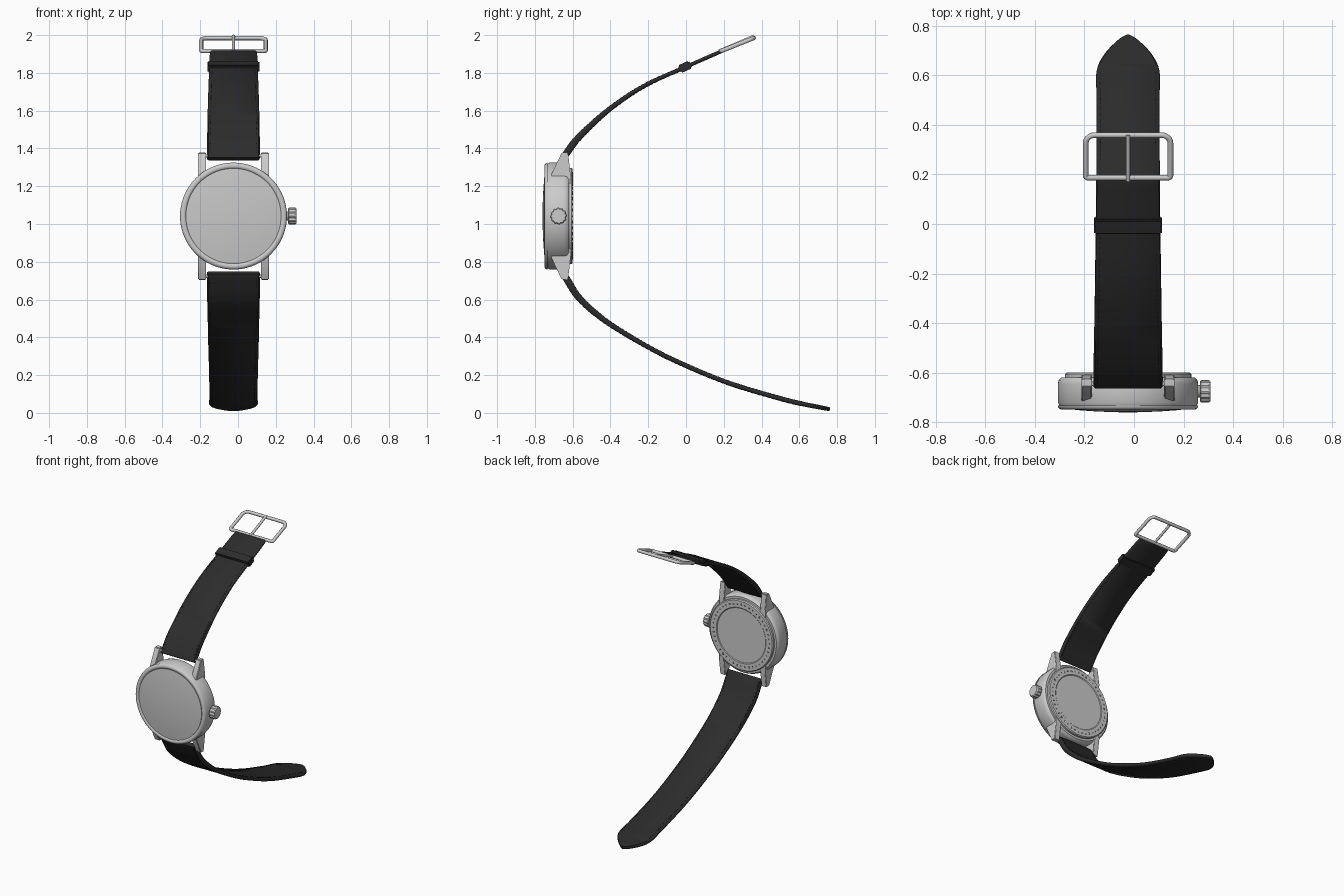
import bpy, bmesh, math, random
from mathutils import Vector

random.seed(4)
if "Cube" in bpy.data.objects:
    bpy.data.objects.remove(bpy.data.objects["Cube"], do_unlink=True)

CX, CZ = -0.024, 1.042      # centre of the watch case
TAU = 2 * math.pi


def material(name, rgb):
    m = bpy.data.materials.new(name)
    m.use_nodes = True
    m.diffuse_color = (*rgb, 1)
    m.node_tree.nodes["Principled BSDF"].inputs["Base Color"].default_value = (*rgb, 1)
    return m


STEEL = material("brushed steel", (0.60, 0.60, 0.60))
GLASS = material("pale dial", (0.58, 0.58, 0.58))
LEATHER = material("black leather", (0.025, 0.025, 0.026))
THREAD = material("black thread", (0.012, 0.012, 0.012))
ENGRAVE = material("engraved grey", (0.16, 0.16, 0.16))


def finish(name, bm, mat, angle=35):
    bmesh.ops.recalc_face_normals(bm, faces=bm.faces)
    me = bpy.data.meshes.new(name)
    bm.to_mesh(me)
    bm.free()
    ob = bpy.data.objects.new(name, me)
    bpy.context.collection.objects.link(ob)
    me.materials.append(mat)
    bpy.ops.object.select_all(action='DESELECT')
    ob.select_set(True)
    bpy.context.view_layer.objects.active = ob
    bpy.ops.object.shade_smooth_by_angle(angle=math.radians(angle))
    return ob


def skin(bm, rings):
    """Bridge closed rings of points and cap both ends."""
    loops = [[bm.verts.new(p) for p in ring] for ring in rings]
    for a, b in zip(loops, loops[1:]):
        for i in range(len(a)):
            j = (i + 1) % len(a)
            bm.faces.new((a[i], a[j], b[j], b[i]))
    bm.faces.new(loops[0][::-1])
    bm.faces.new(loops[-1])


def lathe(name, profile, mat, n=72):
    """Revolve (radius, y) points round the case axis."""
    bm = bmesh.new()
    skin(bm, [[(CX + r * math.cos(TAU * i / n), y, CZ + r * math.sin(TAU * i / n))
               for i in range(n)] for r, y in profile])
    return finish(name, bm, mat)


def box(bm, centre, ax, ay, az):
    """Add a box from its centre and three half-axis vectors."""
    c = Vector(centre)
    skin(bm, [[c + s * az + p * ax + q * ay for p, q in ((-1, -1), (1, -1), (1, 1), (-1, 1))]
              for s in (-1, 1)])


def smooth_path(pts, steps=5):
    """Catmull-Rom interpolation of points of any dimension."""
    p = [Vector(v) for v in pts]
    p = [2 * p[0] - p[1]] + p + [2 * p[-1] - p[-2]]
    out = []
    for a, b, c, d in zip(p, p[1:], p[2:], p[3:]):
        for k in range(steps):
            t = k / steps
            out.append(0.5 * (2 * b + (c - a) * t + (2 * a - 5 * b + 4 * c - d) * t * t
                              + (3 * b - a - 3 * c + d) * t ** 3))
    return out + [p[-2]]


def tube(name, pts, radius, mat, cyclic=False):
    cu = bpy.data.curves.new(name, 'CURVE')
    cu.dimensions = '3D'
    cu.bevel_depth, cu.bevel_resolution, cu.use_fill_caps = radius, 3, True
    sp = cu.splines.new('POLY')
    sp.points.add(len(pts) - 1)
    for q, v in zip(sp.points, pts):
        q.co = (*v, 1)
    sp.use_cyclic_u = cyclic
    ob = bpy.data.objects.new(name, cu)
    bpy.context.collection.objects.link(ob)
    cu.materials.append(mat)
    return ob


# Case body, bezel, crystal and back
lathe("case_body", [(0.24, -0.735), (0.275, -0.735), (0.283, -0.72), (0.283, -0.645),
                    (0.280, -0.63), (0.270, -0.620), (0.24, -0.620)], STEEL)
bezel = [(0.266 + 0.017 * math.cos(a), -0.733 - 0.016 * math.sin(a))
         for a in [math.pi * k / 8 for k in range(9)]]
lathe("bezel", bezel, STEEL)
lathe("crystal", [(0.252, -0.735), (0.252, -0.745), (0.2, -0.751), (0.13, -0.756),
                  (0.06, -0.759), (0.01, -0.76)], GLASS)
lathe("back_plate", [(0.255, -0.63), (0.255, -0.606), (0.249, -0.600), (0.20, -0.600),
                     (0.195, -0.604), (0.01, -0.604)], STEEL)

# Engraved marks around the back ring
bm = bmesh.new()
for i in range(44):
    a = TAU * i / 44
    out = Vector((math.cos(a), 0, math.sin(a)))
    side = Vector((-out.z, 0, out.x))
    box(bm, Vector((CX, -0.600, CZ)) + out * 0.225,
        side * random.uniform(0.003, 0.008), out * random.uniform(0.004, 0.008),
        Vector((0, 0.001, 0)))
finish("back_engraving", bm, ENGRAVE)

# Four lugs and the spring bars between them
LUG = [(-0.715, 0.14), (-0.715, 0.215), (-0.658, 0.336), (-0.625, 0.338), (-0.610, 0.21), (-0.610, 0.14)]
for v, vert in ((1, "upper"), (-1, "lower")):
    for s, side in ((1, "left"), (-1, "right")):
        bm = bmesh.new()
        skin(bm, [[(CX + s * x, y, CZ + v * z) for y, z in LUG] for x in (0.145, 0.187)])
        bmesh.ops.bevel(bm, geom=bm.edges[:], offset=0.004, segments=2, affect='EDGES')
        finish(f"{vert}_{side}_lug", bm, STEEL)
    tube(f"{vert}_spring_bar", [(CX + x, -0.645, CZ + v * 0.318) for x in (-0.16, 0.16)], 0.009, STEEL)

# Crown with ridged grip and stem
bm = bmesh.new()
skin(bm, [[(x, -0.675 + r * k * math.cos(TAU * i / 48), CZ + r * k * math.sin(TAU * i / 48))
           for i in range(48) for k in [1 if i % 4 < 2 else 0.92]]
          for x, r in ((0.266, 0.039), (0.270, 0.045), (0.302, 0.045), (0.309, 0.039))])
finish("crown", bm, STEEL, 20)
tube("crown_stem", [(0.24, -0.675, CZ), (0.27, -0.675, CZ)], 0.025, STEEL)

# Straps: each row is y, z, half width, half thickness
UPPER = [(-0.652, 1.345, 0.139, 0.014), (-0.625, 1.385, 0.140, 0.018), (-0.56, 1.467, 0.139, 0.017),
         (-0.40, 1.612, 0.136, 0.013), (-0.216, 1.734, 0.132, 0.011), (0, 1.832, 0.128, 0.010),
         (0.15, 1.898, 0.125, 0.010), (0.185, 1.913, 0.118, 0.009)]
LOWER = [(-0.652, 0.742, 0.139, 0.014), (-0.625, 0.698, 0.140, 0.018), (-0.56, 0.602, 0.139, 0.017),
         (-0.417, 0.480, 0.136, 0.014), (-0.19, 0.343, 0.133, 0.012), (0, 0.250, 0.130, 0.012),
         (0.232, 0.156, 0.128, 0.012), (0.496, 0.077, 0.127, 0.012), (0.615, 0.048, 0.127, 0.012),
         (0.685, 0.034, 0.095, 0.012), (0.742, 0.023, 0.040, 0.011), (0.762, 0.019, 0.006, 0.010)]
SECTION = [(-1, -0.4), (-0.95, -1), (0.95, -1), (1, -0.4), (1, 0.4), (0.95, 1), (-0.95, 1), (-1, 0.4)]


def strap(name, rows, last_stitch):
    path = smooth_path(rows)
    rings, frames = [], []
    for i, p in enumerate(path):
        d = path[min(i + 1, len(path) - 1)] - path[max(i - 1, 0)]
        along = Vector((0, d[0], d[1])).normalized()
        normal = Vector((0, -along.z, along.y))
        centre = Vector((CX, p[0], p[1]))
        rings.append([centre + Vector((a * p[2], 0, 0)) + normal * b * p[3] for a, b in SECTION])
        frames.append((centre, along, normal, p[2], p[3]))
    bm = bmesh.new()
    skin(bm, rings)
    finish(name, bm, LEATHER, 50)
    # Fine stitches along both edges and faces
    bm = bmesh.new()
    for (c, al, no, w, t), (c2, _, _, w2, t2) in zip(frames[3:last_stitch], frames[4:]):
        n = max(1, round((c2 - c).length / 0.022))
        for k in range(n):
            f = (k + 0.5) / n
            for s in (-1, 1):
                for face in (-1, 1):
                    pos = c.lerp(c2, f) + no * face * (t + (t2 - t) * f)
                    pos.x += s * (w + (w2 - w) * f - 0.016)
                    box(bm, pos, Vector((0.0018, 0, 0)), al * 0.007, no * 0.0012)
    finish(name + "_stitching", bm, THREAD)


strap("upper_strap", UPPER, 25)
strap("lower_strap", LOWER, 40)

# Keeper loop around the upper strap
along = Vector((0, 0.91, 0.415))
normal = Vector((0, -0.415, 0.91))
bm = bmesh.new()
box(bm, (CX, -0.005, 1.832), Vector((0.137, 0, 0)), along * 0.032, normal * 0.022)
bmesh.ops.bevel(bm, geom=bm.edges[:], offset=0.006, segments=2, affect='EDGES')
finish("keeper_loop", bm, LEATHER)

# Buckle frame and prong, lying in the plane of the strap end
start = Vector((CX, 0.182, 1.914))
slope = Vector((0, 0.93, 0.37)).normalized()


def on_buckle(u, v):
    return start + Vector((u, 0, 0)) + slope * v


frame = []
for u, v, r, a0 in ((0.171, 0.190, 0.035, 0), (-0.171, 0.190, 0.035, 90),
                    (-0.171, 0.005, 0.010, 180), (0.171, 0.005, 0.010, 270)):
    cu, cv = u - math.copysign(r, u), v - r if v > 0.1 else v + r
    for k in range(6):
        a = math.radians(a0 + 18 * k)
        frame.append(on_buckle(cu + r * math.cos(a), cv + r * math.sin(a)))
tube("buckle_frame", frame, 0.0115, STEEL, True)
tube("buckle_prong", [on_buckle(0, -0.005) + normal * 0.004, on_buckle(0, 0.1) + normal * 0.006,
                      on_buckle(0, 0.195) + normal * 0.009], 0.009, STEEL)
